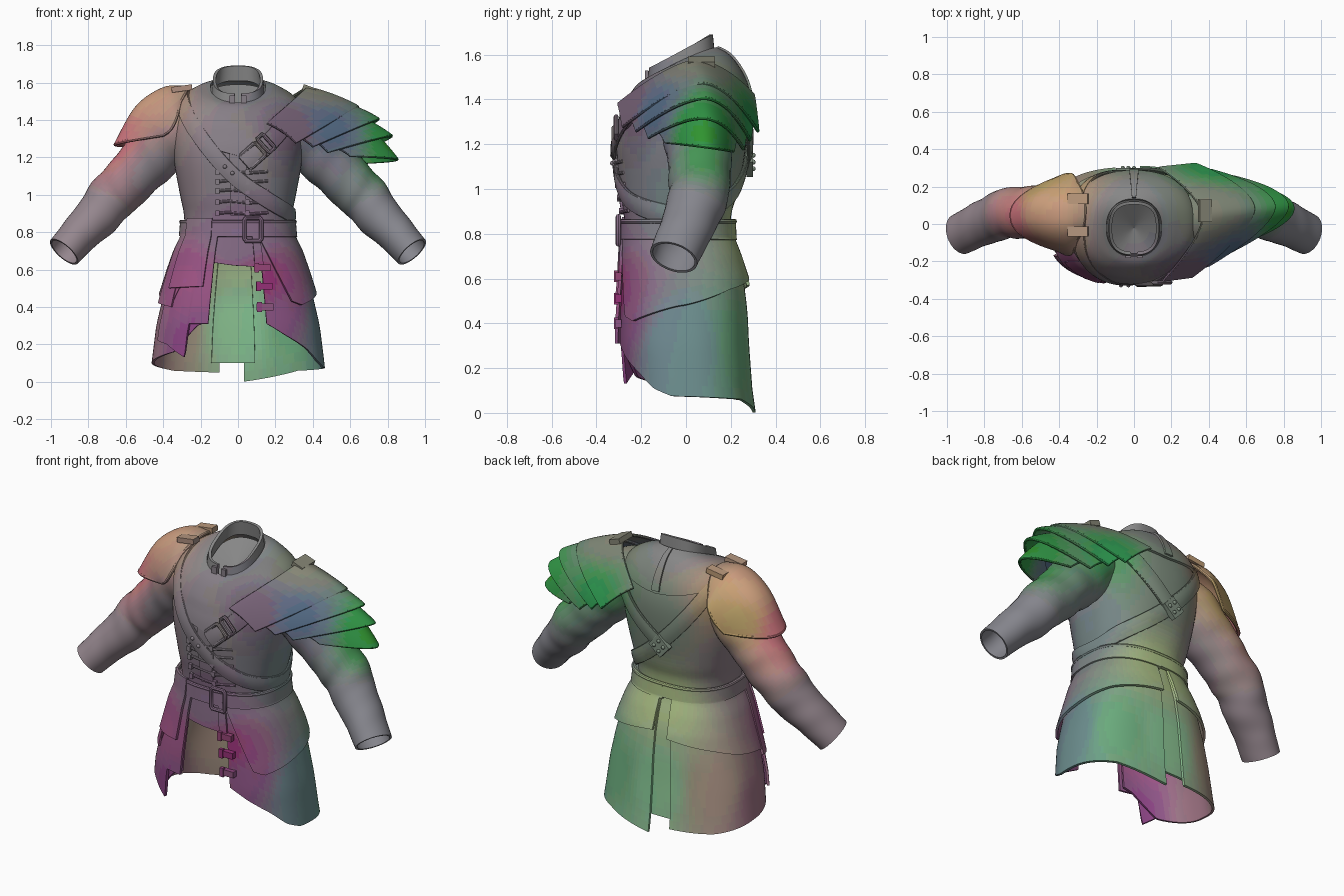
import bpy, math
from mathutils import Vector as V
from mathutils.bvhtree import BVHTree

if "Cube" in bpy.data.objects:
    bpy.data.objects.remove(bpy.data.objects["Cube"])

# ---------- helpers ----------
def at(rows, t):
    """Catmull-Rom sample of a list of tuples, t in 0..len-1"""
    n = len(rows) - 1
    i = max(0, min(n - 1, int(t)))
    f = t - i
    p = [V(rows[max(0, min(n, i + k))]) for k in (-1, 0, 1, 2)]
    return 0.5 * (2 * p[1] + (p[2] - p[0]) * f + (2 * p[0] - 5 * p[1] + 4 * p[2] - p[3]) * f * f
                  + (3 * p[1] - p[0] - 3 * p[2] + p[3]) * f ** 3)

def spline(pts, n):
    return [at(pts, (len(pts) - 1) * i / n) for i in range(n + 1)]

def keyed(keys, x):
    """Linear lookup in [(x, value...), ...] sorted by x"""
    x = max(keys[0][0], min(keys[-1][0], x))
    for a, b in zip(keys, keys[1:]):
        if x <= b[0]:
            f = (x - a[0]) / (b[0] - a[0])
            return [p + (q - p) * f for p, q in zip(a[1:], b[1:])]

def grid(name, rows, closed=False, thick=0.015):
    n = len(rows[0])
    m = n if closed else n - 1
    faces = [(j * n + i, j * n + (i + 1) % n, (j + 1) * n + (i + 1) % n, (j + 1) * n + i)
             for j in range(len(rows) - 1) for i in range(m)]
    me = bpy.data.meshes.new(name)
    me.from_pydata([tuple(p) for r in rows for p in r], [], faces)
    ob = bpy.data.objects.new(name, me)
    bpy.context.collection.objects.link(ob)
    s = ob.modifiers.new("thick", 'SOLIDIFY')
    s.thickness, s.offset = thick, 0
    return ob

def tube(name, pts, r, cyclic=False):
    cu = bpy.data.curves.new(name, 'CURVE')
    cu.dimensions, cu.bevel_depth, cu.bevel_resolution, cu.use_fill_caps = '3D', r, 2, True
    sp = cu.splines.new('POLY')
    sp.points.add(len(pts) - 1)
    for q, p in zip(sp.points, pts):
        q.co = (*p, 1)
    sp.use_cyclic_u = cyclic
    bpy.context.collection.objects.link(bpy.data.objects.new(name, cu))

def box(name, loc, size, rot=(0, 0, 0)):
    bpy.ops.mesh.primitive_cube_add(size=1, location=loc, rotation=rot)
    ob = bpy.context.object
    ob.name, ob.scale = name, size
    ob.modifiers.new("bevel", 'BEVEL').width = 0.006

def buckle(name, c, w, h, tilt, r=0.011):
    ct, st = math.cos(tilt), math.sin(tilt)
    tube(name, [(c[0] + x * ct - z * st, c[1], c[2] + x * st + z * ct)
                for x, z in ((-w, -h * .8), (-w * .8, -h), (w * .8, -h), (w, -h * .8),
                             (w, h * .8), (w * .8, h), (-w * .8, h), (-w, h * .8))], r, True)

def oval(a, rx, yf, yb, off, e):
    s, c = math.sin(a), math.cos(a)
    S, C = math.copysign(abs(s) ** e, s), math.copysign(abs(c) ** e, c)
    return rx * S + off * s, (yf + yb) / 2 - C * (yb - yf) / 2 - off * c, C

# ---------- torso: rings of (z front, z back, half width, y front, y back, side lift) ----------
RINGS = [(.80, .80, .28, -.265, .19, 0), (.90, .90, .285, -.275, .20, 0), (1.0, 1.0, .305, -.29, .23, 0),
         (1.2, 1.2, .34, -.305, .265, 0), (1.33, 1.36, .345, -.275, .275, .03), (1.41, 1.48, .30, -.235, .25, .05),
         (1.46, 1.58, .21, -.195, .185, .03), (1.48, 1.62, .135, -.16, .12, .01)]
TAU = math.tau

def body(a, u, off=0):
    zf, zb, rx, yf, yb, lift = at(RINGS, u)
    x, y, C = oval(a, rx, yf, yb, off, .87)
    return V((x, y, (zf + zb) / 2 + (zf - zb) / 2 * C + lift * math.sin(a) ** 2 + (off if u > 4 else 0) * .6))

torso = grid("tunic_torso", [[body(TAU * i / 72, 7 * j / 48) for i in range(72)] for j in range(49)], True, .01)
bvh = BVHTree.FromPolygons([v.co for v in torso.data.vertices], [list(p.vertices) for p in torso.data.polygons])

# shoulder mantle with a deep front edge, its back seam, and the lining below the neck
LOW = [(0, 3.05), (35, 3.5), (70, 4.7), (100, 5), (140, 4.6), (180, 4.4)]
def low(a):
    return keyed(LOW, abs((math.degrees(a) + 180) % 360 - 180))[0]
grid("shoulder_mantle", [[body(a, low(a) + (7 - low(a)) * j / 20, .012) for a in [TAU * i / 72 for i in range(72)]]
                         for j in range(21)], True, .014)
grid("mantle_back_seam", [[body(math.pi + k, 4.5 + 2.5 * j / 14, .02) for k in (-.05, 0, .05)] for j in range(15)])
grid("neck_lining", [[body(TAU * i / 32, 6.9).lerp(V((0, -.02, 1.5)), k) - V((0, 0, .03)) for i in range(32)]
                     for k in (0, .4, .8, .99)], True, .004)

# standing collar, open at the front
def collar(a, v):
    x, y, C = oval(a, .135 - .01 * v, -.165 + .008 * v, .12 - .008 * v, 0, .75)
    return V((x, y, 1.54 - .07 * C + v * (.075 - .005 * C)))
grid("collar", [[collar(.07 + (TAU - .14) * i / 64, j / 4) for i in range(65)] for j in range(5)], thick=.016)
for s in (-1, 1):
    box("collar_clasp", (s * .03, -.175, 1.505), (.03, .015, .05))

# ---------- sleeves: (x, y, z, radius in plane, radius across) ----------
ARM = [(.22, .02, 1.40, .12, .13), (.33, .03, 1.34, .16, .155), (.44, .05, 1.23, .148, .145), (.55, .06, 1.11, .135, .135),
       (.66, .06, 1.0, .128, .13), (.75, .03, .89, .115, .12), (.85, -.015, .785, .098, .11), (.93, -.055, .695, .09, .105)]
for s, nm in ((1, "right"), (-1, "left")):
    rows, N = [], 60
    for j in range(N + 1):
        t = 7 * j / N
        r, d = at(ARM, t), at(ARM, min(7, t + .05)) - at(ARM, max(0, t - .05))
        tan = V(d[:3]).normalized()
        n1 = (V((0, 1, 0)) - tan * tan.y).normalized()
        n2 = tan.cross(n1)
        ring = []
        for a in [TAU * i / 36 for i in range(36)]:
            w = math.sin(t * 4.3 + 2.2 * math.sin(a + .6)) + .7 * math.sin(t * 7.1 - 2 * a)
            k = 1 + .022 * w * math.sin(math.pi * j / N)
            p = V(r[:3]) + n1 * r[4] * k * math.cos(a) + n2 * r[3] * k * math.sin(a)
            ring.append(V((s * p.x, p.y, p.z)))
        rows.append(ring)
    grid(nm + "_sleeve", rows, True, .012)

# ---------- skirt: (z, half width, y front, y back) ----------
SK = [(0, .465, -.275, .305), (.1, .455, -.285, .29), (.3, .43, -.297, .275), (.45, .395, -.295, .268),
      (.6, .355, -.285, .25), (.7, .325, -.28, .225), (.78, .29, -.275, .20), (.9, .28, -.27, .195)]
def skirt(a, z, off=0):
    x, y, _ = oval(a, *keyed(SK, z), off, .8)
    return V((x, y, z))

def panel(name, a0, a1, top, hem, off=0, slant=0, thick=.014, n=64, flare=0):
    """Cloth piece wrapped on the skirt between two angles (degrees, 0 = front, 90 = +x)"""
    rows = []
    for v in [j / 16 for j in range(17)]:
        row = []
        for f in [i / n for i in range(n + 1)]:
            a = a0 + slant * v + (a1 - a0 - slant * v) * f
            h = keyed(hem, a0 + slant + (a1 - a0 - slant) * f)[0]
            row.append(skirt(math.radians(a), top + (h - top) * v, off + flare * v))
        rows.append(row)
    grid(name, rows, thick=thick)

panel("right_skirt", 16, 178, .85, [(16, .31), (30, .25), (50, .18), (65, .11), (80, .075), (140, .06), (178, .002)])
panel("left_skirt", 188.5, 342, .85, [(188.5, .05), (225, .06), (270, .10), (315, .16), (335, .3), (342, .32)])
panel("back_inner_panel", 172, 194, .82, [(172, .1), (194, .1)], -.016)
panel("front_inner_cloth", -20, 20, .82, [(-20, .64), (0, .62), (20, .61)], -.004)
panel("right_overskirt", 12, 178, .85, [(38, .43), (48, .41), (90, .48), (130, .55), (178, .60)], .006, 26, flare=.02)
panel("left_overskirt", 335, 187, .85, [(187, .57), (230, .53), (270, .47), (309, .42)], .006, -26, flare=.02)
panel("left_front_strip", -64, -16, .82, [(-64, .22), (-50, .2), (-32, .13), (-30.5, .31), (-16, .31)], .014, flare=.01)
panel("left_front_flap", -58, -22, .875, [(-58, .5), (-22, .51)], .024, flare=.014)
panel("left_short_flap", -75, -50, .85, [(-75, .42), (-50, .40)], .016, flare=.016)

# ---------- belt ----------
panel("belt", -180, 180, .86, [(-180, .78), (180, .77)], .016, n=96, thick=.02)
tube("belt_top_edge", [skirt(TAU * i / 72, .855, .02) for i in range(72)], .011, True)
buckle("belt_buckle", (.08, -.302, .815), .045, .062, 0, .012)
panel("belt_tail", 10, 17, .80, [(10, .60), (17, .61)], .02)

# clasps on the front opening
for x, z in ((.13, .61), (.14, .51), (.145, .40)):
    box("skirt_clasp", (x, -.302, z), (.09, .03, .036))
    box("clasp_pin", (x - .03, -.312, z), (.025, .02, .052))

# chest placket and lacing
grid("chest_placket", [[body(k, .9 + 2.2 * j / 16, .008) for k in (-.1, -.05, 0, .05, .1)] for j in range(17)])
for z in (.90, .96, 1.02, 1.07, 1.12):
    y = body(0, 1 + (z - .9) * 10 if z < 1 else 2 + (z - 1) * 5).y - .014
    tube("chest_lace", [(-.11, y + .022, z), (-.05, y, z + .006), (.06, y, z - .004), (.16, y + .034, z + .004)], .008)
    for x in (-.11, .05):
        box("lace_toggle", (x, y + (.012 if x < 0 else 0), z), (.022, .022, .03))

# ---------- straps laid on the torso ----------
def band(name, pts, width, off=.02, n=70, thick=.016):
    raw, rows = [], []
    for p in spline(pts, n):
        loc, nor, _, _ = bvh.find_nearest(p)
        raw.append((loc, -nor if nor.dot(loc - V((0, 0, 1.1))) < 0 else nor))
    for i in range(n + 1):
        near = raw[max(0, i - 2):i + 3]
        nor = sum((q[1] for q in near), V((0, 0, 0))).normalized()
        c = sum((q[0] for q in near), V((0, 0, 0))) / len(near) + nor * off
        d = raw[min(n, i + 2)][0] - raw[max(0, i - 2)][0]
        side = d.cross(nor).normalized() * width / 2
        rows.append([c + side * k - nor * .006 * k * k for k in (-1, -.5, 0, .5, 1)])
    grid(name, rows, thick=thick)
    for k in (0, 4):
        tube(name + "_edge", [r[k] for r in rows], .006)

band("bandolier", [(-.29, .03, 1.53), (-.29, -.2, 1.44), (-.16, -.3, 1.25), (0, -.31, 1.08), (.18, -.29, .96),
                   (.31, -.05, .88), (.28, .12, .90), (.12, .24, 1.01), (-.02, .27, 1.13), (-.17, .27, 1.29),
                   (-.28, .2, 1.45), (-.29, .03, 1.53)], .075, .02, 120)
band("front_pauldron_strap", [(.30, -.25, 1.42), (.18, -.3, 1.29), (.03, -.31, 1.16)], .085, .026, 24)
band("back_pauldron_strap", [(.30, .27, 1.42), (.14, .27, 1.27), (-.03, .27, 1.12)], .08, .03, 24)
buckle("front_strap_buckle", (.08, -.322, 1.21), .055, .045, math.radians(42))
buckle("front_strap_keeper", (.15, -.312, 1.275), .02, .05, math.radians(42))
box("back_strap_joint", (-.03, .285, 1.12), (.10, .03, .09), (0, math.radians(-42), 0))
for x, y, z in ((-.07, -.328, 1.15), (-.03, -.328, 1.115), (-.06, .30, 1.12), (-.03, .30, 1.15), (-.03, .30, 1.09), (0, .30, 1.12)):
    bpy.ops.mesh.primitive_uv_sphere_add(segments=12, ring_count=8, radius=.011, location=(x, y, z))
    bpy.context.object.name = "strap_stud"

# ---------- shoulder plates: arches of (front, middle, back) ----------
def arch(f, m, b, p, n=32):
    f, m, b = V(f), V(m), V(b)
    ks = [2 * i / n - 1 for i in range(n + 1)]
    return [f.lerp(b, (k + 1) / 2) + (m - (f + b) / 2) * (1 - abs(k) ** p) for k in ks]

def plate(name, arches, p, steps=10, bulge=.012, rim=.008):
    cols = [spline(c, steps) for c in zip(*[arch(*a, p) for a in arches])]
    rows = [[c[j] + V((0, 0, bulge * math.sin(math.pi * j / steps))) for c in cols] for j in range(steps + 1)]
    grid(name, rows, thick=.016)
    tube(name + "_rim", rows[-1] + [r[-1] for r in rows[-2:0:-1]] + rows[0][::-1] + [r[0] for r in rows[1:-1]], rim, True)

plate("left_pauldron", [((-.31, -.09, 1.49), (-.265, .06, 1.57), (-.30, .21, 1.48)),
                        ((-.33, -.15, 1.41), (-.39, .05, 1.57), (-.33, .26, 1.41)),
                        ((-.36, -.16, 1.35), (-.54, .05, 1.47), (-.37, .26, 1.34)),
                        ((-.40, -.14, 1.32), (-.655, .04, 1.27), (-.42, .24, 1.28))], 2.3, 16, 0, .01)
for y in (-.04, .135):
    box("pauldron_clip", (-.30, y, 1.568), (.11, .055, .03), (0, math.radians(-8), 0))
plate("right_lame_1", [((.16, -.30, 1.38), (.37, .04, 1.57), (.14, .30, 1.42)),
                       ((.31, -.28, 1.28), (.64, .08, 1.47), (.33, .32, 1.26))], 1.6)
plate("right_lame_2", [((.27, -.255, 1.33), (.47, .05, 1.52), (.30, .30, 1.32)),
                       ((.40, -.22, 1.26), (.75, .09, 1.405), (.42, .285, 1.22))], 1.7)
plate("right_lame_3", [((.38, -.20, 1.30), (.56, .06, 1.455), (.40, .27, 1.26)),
                       ((.48, -.165, 1.23), (.82, .09, 1.315), (.52, .255, 1.18))], 1.8)
plate("right_lame_4", [((.48, -.13, 1.26), (.66, .07, 1.39), (.50, .23, 1.24)),
                       ((.60, -.09, 1.21), (.85, .08, 1.19), (.62, .21, 1.17))], 2)
box("lame_clip", (.38, .07, 1.565), (.07, .12, .03), (0, math.radians(20), 0))

# ---------- bake modifiers and shade ----------
bpy.ops.object.select_all(action='SELECT')
bpy.context.view_layer.objects.active = torso
bpy.ops.object.convert(target='MESH')
bpy.ops.object.shade_smooth_by_angle(angle=math.radians(40))

# ---------- colour wash: dye spots (place, colour) blended over the faces ----------
DYE = [((0, -.3, 1.2), '625C5F'), ((0, .27, 1.25), '5A645A'), ((-.8, 0, .85), '695F66'), ((.8, 0, .85), '645F68'),
       ((-.5, .1, 1.47), '96735A'), ((-.5, .22, 1.38), '8C784B'), ((-.64, .03, 1.3), '96555A'), ((.3, -.27, 1.35), '554655'),
       ((.5, -.15, 1.35), '415064'), ((.8, .08, 1.25), '1E6E2D'), ((.4, .3, 1.3), '28733C'), ((.4, .05, 1.55), '5F5F55'),
       ((.33, 0, 1.0), '555F64'), ((-.33, 0, 1.0), '645C62'), ((.42, 0, .3), '4B6469'), ((.2, -.3, .4), '643C5F'),
       ((.14, -.32, .5), '6E2855'), ((0, .28, .3), '64916E'), ((0, .22, .75), '7D8C64'), ((.3, .25, .3), '507D5A'),
       ((-.35, .2, .3), '7D6E5F'), ((-.44, 0, .2), '73555F'), ((-.3, -.3, .55), '733C64'), ((-.25, -.29, .2), '64375F'),
       ((0, -.3, .8), '5F5064'), ((0, 0, 1.6), '5F5F64'), ((.45, 0, 1.15), '625F66'), ((-.45, 0, 1.15), '665F66')]
DYE = [(V(p), V([2 * (int(h[i:i + 2], 16) / 255) ** 2.2 for i in (0, 2, 4)])) for p, h in DYE]

def dye(p):
    ws = [1 / ((p - q).length_squared + .002) ** 2 for q, _ in DYE]
    c = sum((k * w for (_, k), w in zip(DYE, ws)), V((0, 0, 0))) / sum(ws)
    return tuple(round(x / .03) * .03 for x in c)

for ob in bpy.context.selected_objects:
    slots = {}
    for f in ob.data.polygons:
        c = dye(ob.matrix_world @ f.center)
        if c not in slots:
            nm = "dye_%02d_%02d_%02d" % tuple(round(x * 100) for x in c)
            mat = bpy.data.materials.get(nm) or bpy.data.materials.new(nm)
            mat.diffuse_color = (*c, 1)
            mat.use_nodes = True
            mat.node_tree.nodes["Principled BSDF"].inputs["Base Color"].default_value = mat.diffuse_color
            slots[c] = len(slots)
            ob.data.materials.append(mat)
        f.material_index = slots[c]
